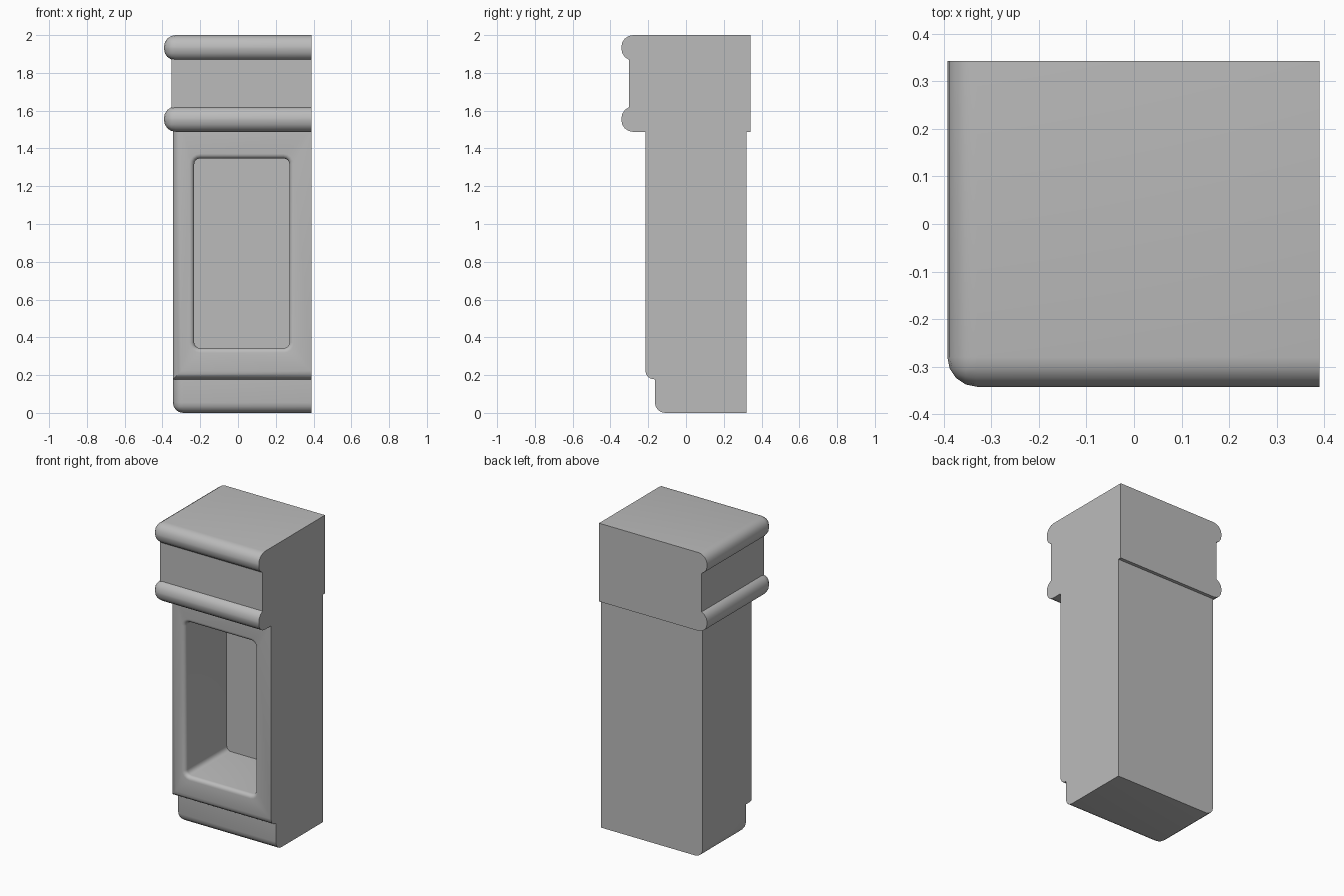
import bpy, bmesh, math

if "Cube" in bpy.data.objects:
    bpy.data.objects.remove(bpy.data.objects["Cube"], do_unlink=True)

stone = bpy.data.materials.new("grey stone")
stone.use_nodes = True
GREY = (0.5, 0.5, 0.5, 1)
stone.diffuse_color = GREY
stone.node_tree.nodes["Principled BSDF"].inputs["Base Color"].default_value = GREY

RIGHT = 0.39  # flat end shared by every part


def finish(name, bm):
    bmesh.ops.recalc_face_normals(bm, faces=bm.faces)
    mesh = bpy.data.meshes.new(name)
    bm.to_mesh(mesh)
    bm.free()
    obj = bpy.data.objects.new(name, mesh)
    bpy.context.collection.objects.link(obj)
    mesh.materials.append(stone)
    return obj


def smooth(obj):
    bpy.ops.object.select_all(action="DESELECT")
    obj.select_set(True)
    bpy.context.view_layer.objects.active = obj
    bpy.ops.object.shade_smooth_by_angle(angle=math.radians(40))


def block(name, left, front, back, bottom, top, radius=0, rounded=()):
    """Box whose edges shared by a named pair of sides are rounded."""
    bm = bmesh.new()
    bmesh.ops.create_cube(bm, size=1)
    side = {"left": (0, left), "front": (1, front), "bottom": (2, bottom), "top": (2, top)}
    for v in bm.verts:
        v.co = (left if v.co.x < 0 else RIGHT,
                front if v.co.y < 0 else back,
                bottom if v.co.z < 0 else top)

    def on(edge, name):
        axis, value = side[name]
        return all(abs(v.co[axis] - value) < 1e-5 for v in edge.verts)

    edges = [e for e in bm.edges if any(on(e, a) and on(e, b) for a, b in rounded)]
    if edges:
        bmesh.ops.bevel(bm, geom=edges, offset=radius, segments=4,
                        profile=0.5, affect="EDGES")
    return finish(name, bm)


def niche_cutter(x0, x1, z0, z1, corner, lip, front, back):
    """Rounded rectangular plug that flares out at the front into a soft lip."""
    bm = bmesh.new()
    steps = 5
    stations = [(back, 0)]
    for i in range(steps + 1):
        a = math.pi / 2 * i / steps
        stations.append((front + lip * (1 - math.sin(a)), lip * (1 - math.cos(a))))
    stations.append((front - 0.05, lip))
    loops = []
    for y, grow in stations:
        r = corner + grow
        centres = [(x1 - corner, z1 - corner), (x0 + corner, z1 - corner),
                   (x0 + corner, z0 + corner), (x1 - corner, z0 + corner)]
        loop = []
        for q, (cx, cz) in enumerate(centres):
            for k in range(5):
                a = math.pi / 2 * (q + k / 4)
                loop.append(bm.verts.new((cx + r * math.cos(a), y, cz + r * math.sin(a))))
        loops.append(loop)
    n = len(loops[0])
    for low, high in zip(loops, loops[1:]):
        for i in range(n):
            j = (i + 1) % n
            bm.faces.new((low[i], low[j], high[j], high[i]))
    bm.faces.new(loops[0])
    bm.faces.new(loops[-1])
    return finish("niche_cutter", bm)


# Plinth under the shaft
CORNER = ("front", "left")
plinth = block("plinth", -0.345, -0.165, 0.32, 0, 0.2, 0.055,
               [CORNER, ("front", "bottom"), ("left", "bottom")])

# Shaft with a deep niche in its front
shaft = block("shaft", -0.345, -0.215, 0.32, 0.178, 1.5, 0.045,
              [CORNER, ("front", "bottom")])
cutter = niche_cutter(-0.232, 0.272, 0.343, 1.347, 0.03, 0.025, -0.215, 0.215)
cut = shaft.modifiers.new("niche", "BOOLEAN")
cut.operation = "DIFFERENCE"
cut.solver = "EXACT"
cut.object = cutter
bpy.context.view_layer.update()
carved = bpy.data.meshes.new_from_object(
    shaft.evaluated_get(bpy.context.evaluated_depsgraph_get()))
shaft.modifiers.clear()
shaft.data = carved
bpy.data.objects.remove(cutter, do_unlink=True)

# Capital: plain neck between two rounded mouldings
neck = block("neck", -0.352, -0.302, 0.342, 1.6, 1.89)
parts = [plinth, shaft]
for name, bottom in (("lower_moulding", 1.488), ("upper_moulding", 1.866)):
    parts.append(block(name, -0.392, -0.342, 0.342, bottom, bottom + 0.134, 0.062,
                       [CORNER] + [(s, e) for s in ("front", "left")
                                   for e in ("top", "bottom")]))
for part in parts:
    smooth(part)
